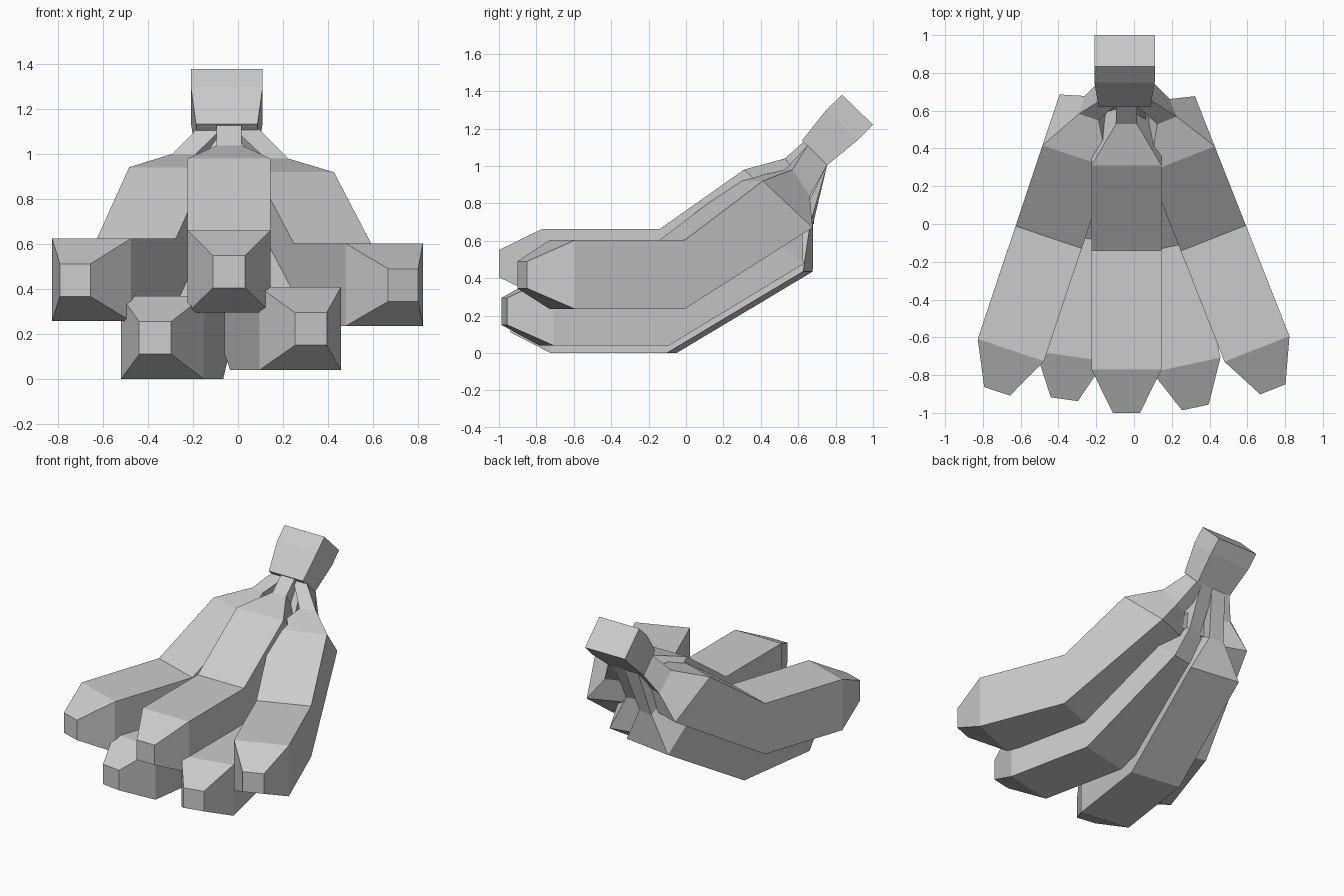
import bpy, bmesh
from math import sin, cos, radians

cube = bpy.data.objects.get("Cube")
if cube:
    bpy.data.objects.remove(cube, do_unlink=True)

# One plain colour for the whole bunch
GREY = (0.6, 0.6, 0.6, 1.0)
mat = bpy.data.materials.new("plain_grey")
mat.use_nodes = True
mat.diffuse_color = GREY
mat.node_tree.nodes["Principled BSDF"].inputs["Base Color"].default_value = GREY


def loft(name, rings):
    """Skin a chain of four-cornered rings and cap both ends."""
    bm = bmesh.new()
    loops = [[bm.verts.new(p) for p in ring] for ring in rings]
    for a, b in zip(loops, loops[1:]):
        for i in range(4):
            j = (i + 1) % 4
            bm.faces.new((a[i], a[j], b[j], b[i]))
    bm.faces.new(loops[0])
    bm.faces.new(loops[-1])
    bmesh.ops.recalc_face_normals(bm, faces=bm.faces)
    mesh = bpy.data.meshes.new(name)
    bm.to_mesh(mesh)
    bm.free()
    mesh.materials.append(mat)
    obj = bpy.data.objects.new(name, mesh)
    bpy.context.collection.objects.link(obj)
    return obj


def ring(x, half, top, bottom):
    """Ring across x between a top and a bottom (y, z) point."""
    return [(x - half, *top), (x + half, *top),
            (x + half, *bottom), (x - half, *bottom)]


# Fruit body: half width, top (along, height), bottom (along, height)
BODY = [
    (0.072, (-0.86, 0.255), (-0.86, 0.11)),
    (0.185, (-0.63, 0.368), (-0.63, 0)),
    (0.185, (0, 0.368), (0, 0)),
    (0.185, (0.45, 0.685), (0.735, 0.435)),
]
UPPER_NECK = (0.055, (0.67, 0.745), (0.77, 0.605))
LOWER_NECK = (0.055, (0.64, 0.76), (0.755, 0.69))


def banana(name, x, y, z, angle, neck, end_x, end_top):
    """Body turned about its bend, with a neck that runs into the stem."""
    s, c = sin(radians(angle)), cos(radians(angle))
    rings = []
    for half, top, bottom in BODY + [neck]:
        rings.append([(x + u * c + v * s, y - u * s + v * c, z + h)
                      for u, v, h in ring(0, half, top, bottom)])
    rings.append(ring(end_x, 0.055, end_top, (0.755, 1.005)))
    return loft(name, rings)


banana("middle_banana", -0.04, -0.14, 0.295, 0, UPPER_NECK, -0.04, (0.64, 1.14))
banana("upper_right_banana", -0.452, -0.07, 0.257, 18.5, UPPER_NECK, -0.13, (0.65, 1.11))
banana("upper_left_banana", 0.42, -0.075, 0.235, -21.5, UPPER_NECK, 0.04, (0.65, 1.11))
banana("lower_right_banana", -0.249, -0.076, 0, 8, LOWER_NECK, -0.09, (0.66, 1.1))
banana("lower_left_banana", 0.146, -0.13, 0.04, -12, LOWER_NECK, 0.0, (0.66, 1.1))

# Blocky stem joining the necks
loft("stem", [
    ring(-0.05, 0.137, (0.62, 1.135), (0.75, 1.0)),
    ring(-0.05, 0.16, (0.75, 1.3), (0.92, 1.14)),
    ring(-0.05, 0.16, (0.835, 1.38), (1.0, 1.22)),
])
